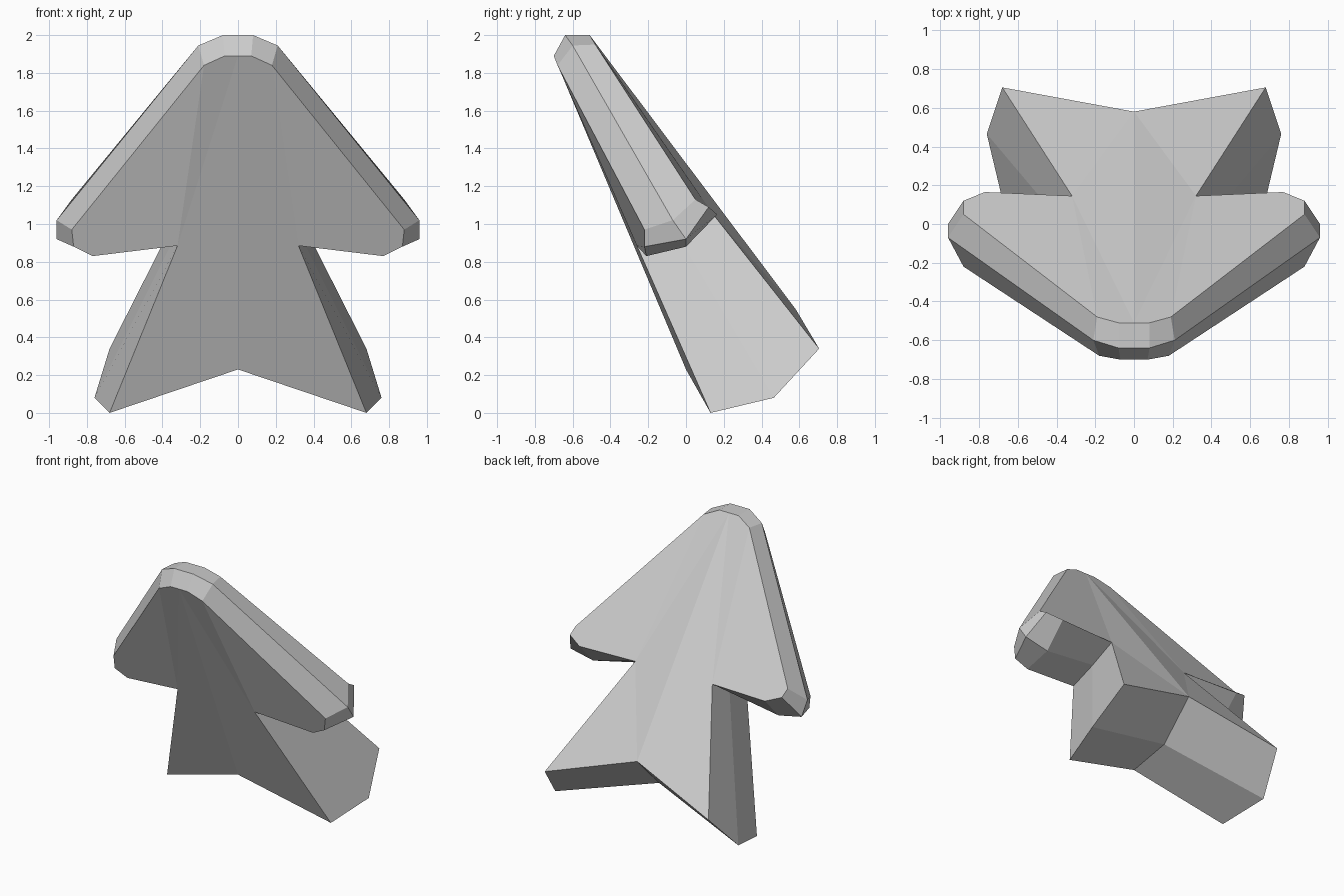
import bpy
import bmesh

cube = bpy.data.objects.get("Cube")
if cube:
    bpy.data.objects.remove(cube, do_unlink=True)

# One plain grey
grey = bpy.data.materials.new("light_grey")
grey.use_nodes = True
colour = (0.6, 0.6, 0.6, 1.0)
grey.diffuse_color = colour
grey.node_tree.nodes["Principled BSDF"].inputs["Base Color"].default_value = colour

# Half outline, from the tip round to the tail notch: front, middle, back layer
stations = {
    "tip": ((0, -.70, 1.89), (0, -.64, 2.0), (0, -.51, 2.0)),
    "tip_edge": ((.07, -.70, 1.89), (.08, -.64, 2.0), (.08, -.51, 2.0)),
    "shoulder": ((.18, -.68, 1.84), (.21, -.60, 1.945), (.19, -.48, 1.95)),
    "wing_outer": ((.88, -.22, .97), (.96, -.07, 1.02), (.88, .05, 1.13)),
    "wing_lower": ((.87, -.22, .88), (.96, 0, .92), (.88, .12, 1.09)),
    "wing_inner": ((.77, -.21, .83), (.77, 0, .88), (.77, .165, 1.05)),
    "armpit": ((.32, -.26, .885), (.32, -.056, .96), (.32, .145, 1.05)),
    "foot": ((.68, .13, 0), (.76, .465, .08), (.68, .705, .34)),
    "tail_notch": ((0, 0, .23), (0, .32, .29), (0, .58, .55)),
}

# Panels that fill the front and the back
panels = (
    ("tip", "tip_edge", "shoulder", "armpit"),
    ("shoulder", "wing_outer", "wing_lower", "wing_inner", "armpit"),
    ("tip", "armpit", "tail_notch"),
    ("tail_notch", "armpit", "foot"),
)

bm = bmesh.new()
rings = {name: [bm.verts.new(p) for p in layers] for name, layers in stations.items()}

for layer in (0, 2):
    for panel in panels:
        bm.faces.new([rings[name][layer] for name in panel])

# Bevelled rim between the layers
names = list(stations)
for a, b in zip(names, names[1:]):
    for i in range(2):
        bm.faces.new((rings[a][i], rings[b][i], rings[b][i + 1], rings[a][i + 1]))

# Mirror the half and close it
bmesh.ops.mirror(bm, geom=bm.verts[:] + bm.edges[:] + bm.faces[:],
                 axis='X', merge_dist=0.001)
bmesh.ops.remove_doubles(bm, verts=bm.verts[:], dist=0.001)
bmesh.ops.recalc_face_normals(bm, faces=bm.faces[:])

mesh = bpy.data.meshes.new("pointer_arrow")
bm.to_mesh(mesh)
bm.free()
mesh.materials.append(grey)
arrow = bpy.data.objects.new("pointer_arrow", mesh)
bpy.context.collection.objects.link(arrow)
